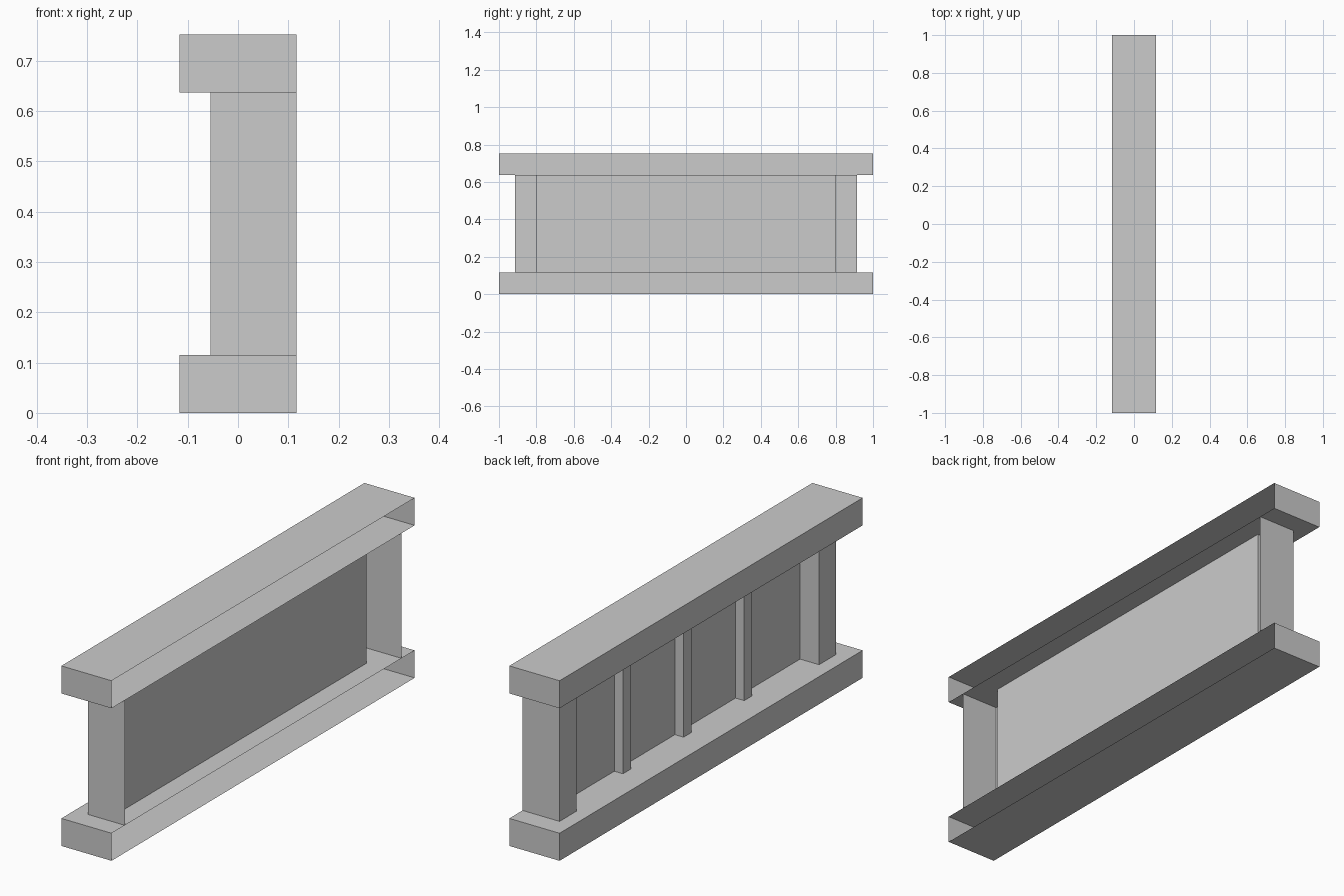
import bpy
import bmesh

cube = bpy.data.objects.get("Cube")
if cube:
    bpy.data.objects.remove(cube, do_unlink=True)

grey = bpy.data.materials.new("plain grey")
grey.use_nodes = True
colour = (0.6, 0.6, 0.6, 1)
grey.diffuse_color = colour
grey.node_tree.nodes["Principled BSDF"].inputs["Base Color"].default_value = colour

SIDE = 0.116          # half depth of the rails
RAIL = 0.115          # rail height
TOP = 0.752           # overall height
POST_FACE, PANEL_X, BAR_FACE = -0.055, 0.033, -0.007


def finish(name, bm):
    mesh = bpy.data.meshes.new(name)
    bm.to_mesh(mesh)
    bm.free()
    mesh.materials.append(grey)
    obj = bpy.data.objects.new(name, mesh)
    bpy.context.collection.objects.link(obj)
    return obj


def open_box(name, low, high):
    """Box whose +x side is left open."""
    bm = bmesh.new()
    bmesh.ops.create_cube(bm, size=1)
    for v in bm.verts:
        v.co = [(a + b) / 2 + c * (b - a) for a, b, c in zip(low, high, v.co)]
    bm.normal_update()
    back = [f for f in bm.faces if f.normal.x > 0.9]
    bmesh.ops.delete(bm, geom=back, context="FACES")
    return finish(name, bm)


def upright_sheet(name, path, bottom, top):
    """Sheet raised from an open path in plan."""
    bm = bmesh.new()
    verts = [bm.verts.new((x, y, bottom)) for x, y in path]
    edges = [bm.edges.new(pair) for pair in zip(verts, verts[1:])]
    raised = bmesh.ops.extrude_edge_only(bm, edges=edges)["geom"]
    for v in raised:
        if isinstance(v, bmesh.types.BMVert):
            v.co.z = top
    bm.normal_update()
    flipped = [f for f in bm.faces if f.normal.x > 0.9]
    if flipped:
        bmesh.ops.reverse_faces(bm, faces=bm.faces[:])
    return finish(name, bm)


# Top and bottom rails
open_box("bottom_rail", (-SIDE, -1, 0), (SIDE, 1, RAIL))
open_box("top_rail", (-SIDE, -1, TOP - RAIL), (SIDE, 1, TOP))

# End posts joined by the recessed panel, as one folded sheet
half = [(SIDE, 0.913), (POST_FACE, 0.913), (POST_FACE, 0.8), (PANEL_X, 0.8)]
path = half + [(x, -y) for x, y in reversed(half)]
upright_sheet("posts_and_panel", path, RAIL, TOP - RAIL)

# Three bars on the panel
for label, y in (("front", -0.4), ("middle", 0), ("back", 0.4)):
    open_box(label + "_bar", (BAR_FACE, y - 0.026, RAIL),
             (PANEL_X, y + 0.026, TOP - RAIL))
